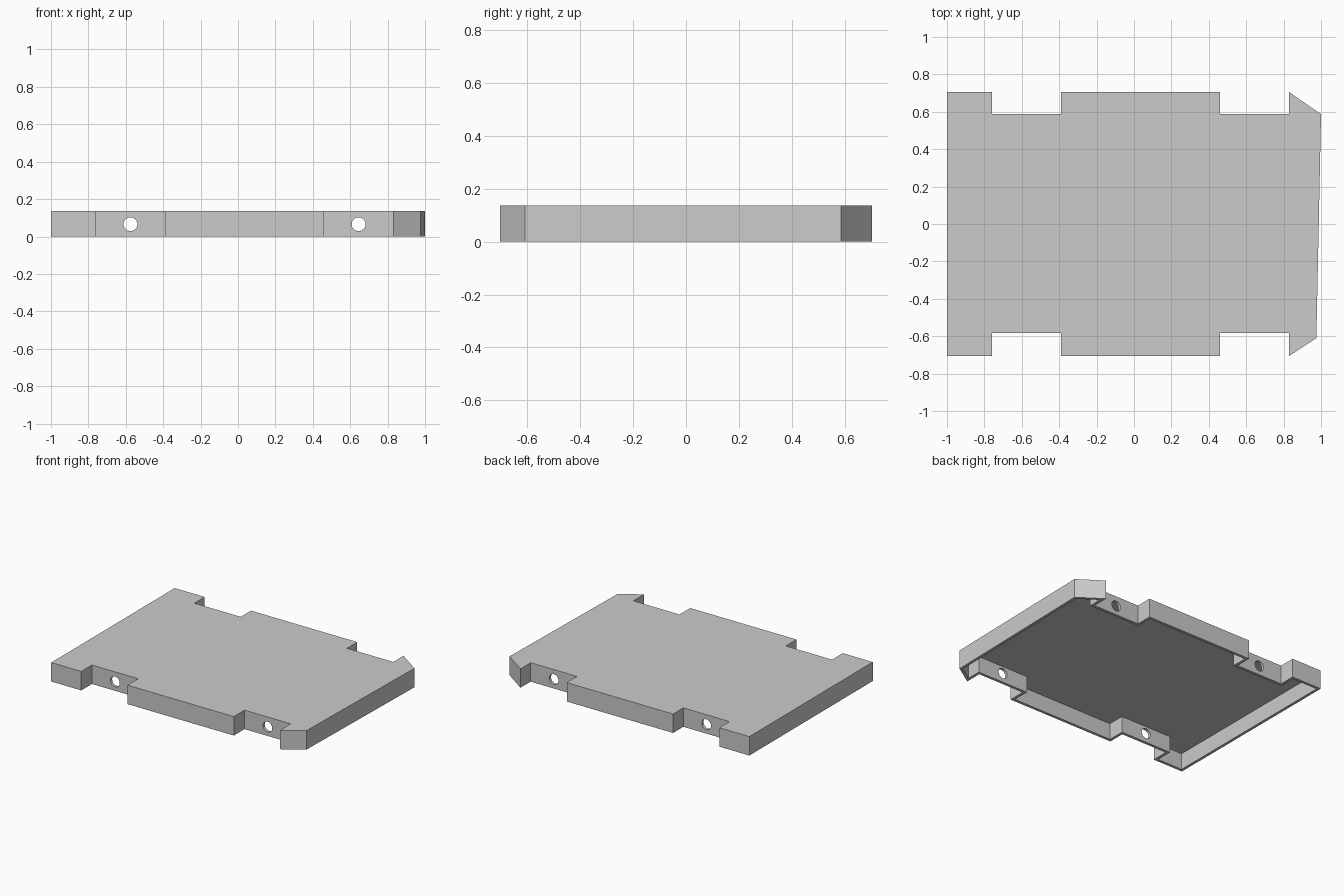
import bpy, bmesh, math
from mathutils import Vector, Matrix

HEIGHT, WALL = 0.137, 0.02
HOLE_X, HOLE_Z, HOLE_R = (-0.575, 0.645), 0.066, 0.037

cube = bpy.data.objects.get("Cube")
if cube:
    bpy.data.objects.remove(cube, do_unlink=True)

gray = bpy.data.materials.new("plain gray")
gray.use_nodes = True
gray.diffuse_color = (0.6, 0.6, 0.6, 1)
gray.node_tree.nodes["Principled BSDF"].inputs["Base Color"].default_value = (0.6, 0.6, 0.6, 1)


def add_object(name, bm):
    bmesh.ops.recalc_face_normals(bm, faces=bm.faces)
    mesh = bpy.data.meshes.new(name)
    bm.to_mesh(mesh)
    bm.free()
    mesh.materials.append(gray)
    obj = bpy.data.objects.new(name, mesh)
    bpy.context.collection.objects.link(obj)
    return obj


def prism(name, outline, bottom, top):
    bm = bmesh.new()
    face = bm.faces.new([bm.verts.new((p[0], p[1], bottom)) for p in outline])
    result = bmesh.ops.extrude_face_region(bm, geom=[face], use_keep_orig=True)
    moved = [v for v in result["geom"] if isinstance(v, bmesh.types.BMVert)]
    bmesh.ops.translate(bm, verts=moved, vec=(0, 0, top - bottom))
    return add_object(name, bm)


def inset(outline, distance):
    """Mitred inward offset of a counter-clockwise outline."""
    points = [Vector(p) for p in outline]
    result = []
    for i, p in enumerate(points):
        a = (p - points[i - 1]).normalized()
        b = (points[(i + 1) % len(points)] - p).normalized()
        n1, n2 = Vector((-a.y, a.x)), Vector((-b.y, b.x))
        result.append(p + (n1 + n2) * distance / (1 + n1.dot(n2)))
    return result


def cut(target, cutter):
    cutter.hide_render = True
    mod = target.modifiers.new("cut", "BOOLEAN")
    mod.operation, mod.solver, mod.object = "DIFFERENCE", "EXACT", cutter
    bpy.context.view_layer.objects.active = target
    bpy.ops.object.modifier_apply(modifier=mod.name)
    bpy.data.objects.remove(cutter, do_unlink=True)


# Side profile shared by both long edges: two notches and a corner spike
def side(outer, inner):
    return [(-1, outer), (-0.76, outer), (-0.76, inner), (-0.39, inner),
            (-0.39, outer), (0.46, outer), (0.46, inner), (0.83, inner), (0.83, outer)]


# Slightly slanted end joins the two sides
outline = side(-0.705, -0.583) + [(0.975, -0.61), (1, 0.587)] + side(0.705, 0.588)[::-1]

# Tray shell, hollow and open underneath
tray = prism("tray_shell", outline, 0, HEIGHT)
cut(tray, prism("cavity_cutter", inset(outline, WALL), -0.1, HEIGHT - WALL))

# Round holes through the notch walls
for x in HOLE_X:
    bm = bmesh.new()
    bmesh.ops.create_cone(bm, cap_ends=True, segments=32, radius1=HOLE_R, radius2=HOLE_R, depth=2,
                          matrix=Matrix.Translation((x, 0, HOLE_Z)) @ Matrix.Rotation(math.pi / 2, 4, "X"))
    cut(tray, add_object("hole_cutter", bm))

# Smooth hole walls, crisp edges elsewhere
bpy.ops.object.select_all(action="DESELECT")
tray.select_set(True)
bpy.context.view_layer.objects.active = tray
bpy.ops.object.shade_smooth_by_angle(angle=math.radians(30))
